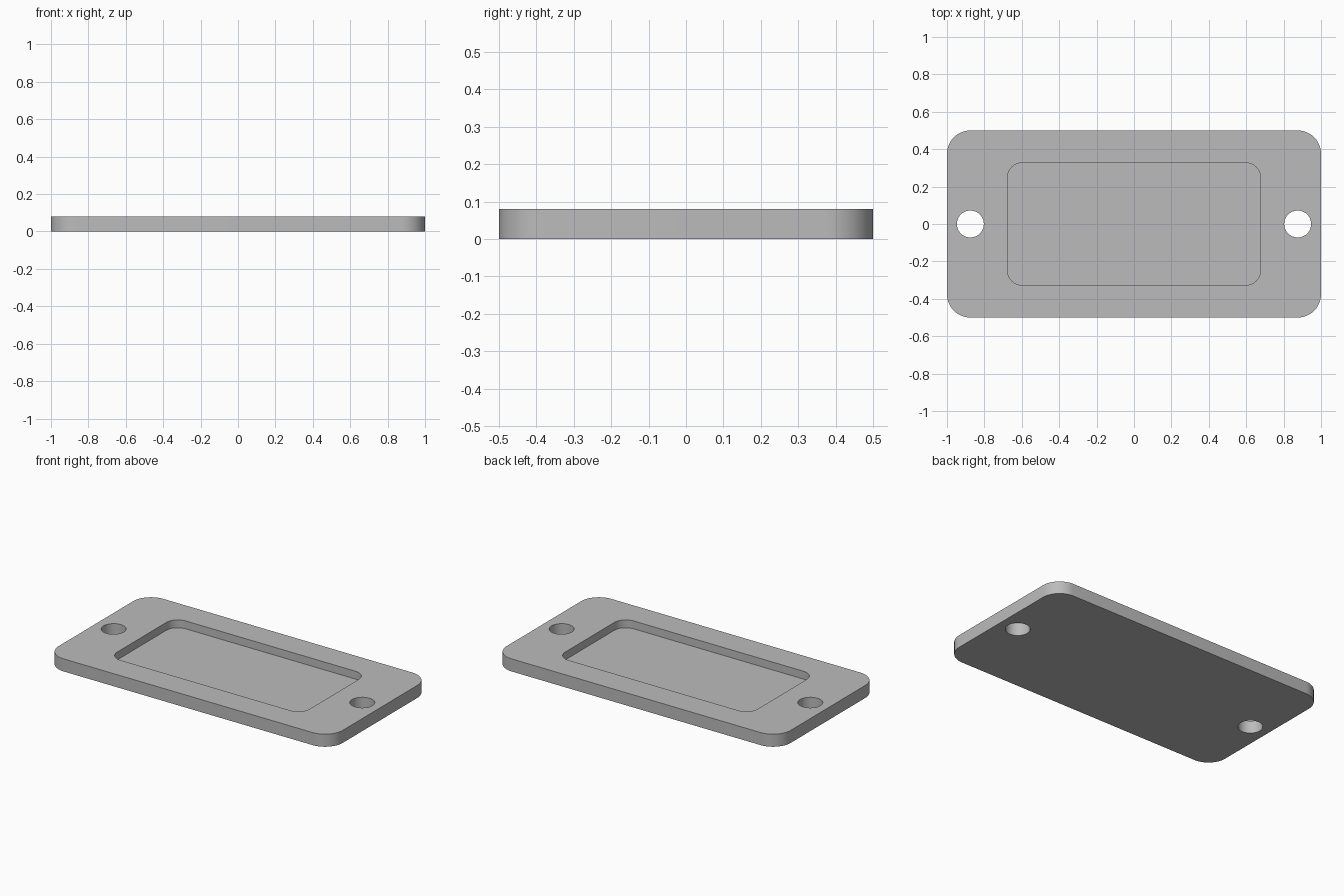
import bpy
import bmesh
from math import cos, sin, pi, radians

default = bpy.data.objects.get("Cube")
if default:
    bpy.data.objects.remove(default, do_unlink=True)

THICK = 0.08
POCKET_FLOOR = 0.03

grey = bpy.data.materials.new("plain grey")
grey.use_nodes = True
colour = (0.5, 0.5, 0.5, 1)
grey.diffuse_color = colour
grey.node_tree.nodes["Principled BSDF"].inputs["Base Color"].default_value = colour


def rounded_slab(name, half_x, half_y, radius, z0, z1, steps=12, centre_x=0):
    """Extruded rectangle with rounded corners (a disc when radius fills it)."""
    bm = bmesh.new()
    ring = []
    for q, (sx, sy) in enumerate([(1, 1), (-1, 1), (-1, -1), (1, -1)]):
        for i in range(steps + 1):
            a = (q + i / steps) * pi / 2
            x = centre_x + sx * (half_x - radius) + radius * cos(a)
            y = sy * (half_y - radius) + radius * sin(a)
            ring.append(bm.verts.new((x, y, z0)))
    base = bm.faces.new(ring)
    top = bmesh.ops.extrude_face_region(bm, geom=[base])["geom"]
    for v in top:
        if isinstance(v, bmesh.types.BMVert):
            v.co.z = z1
    bmesh.ops.remove_doubles(bm, verts=bm.verts, dist=1e-5)
    bmesh.ops.recalc_face_normals(bm, faces=bm.faces)
    mesh = bpy.data.meshes.new(name)
    bm.to_mesh(mesh)
    bm.free()
    mesh.materials.append(grey)
    obj = bpy.data.objects.new(name, mesh)
    bpy.context.collection.objects.link(obj)
    return obj


# Plate body
plate = rounded_slab("plate", 1, 0.5, 0.125, 0, THICK)

# Cutters: shallow pocket and two through holes
cutters = [rounded_slab("pocket_cutter", 0.677, 0.327, 0.08, POCKET_FLOOR, 0.2)]
for side, sign in (("left", 1), ("right", -1)):
    cutters.append(rounded_slab(side + "_hole_cutter", 0.072, 0.072, 0.072,
                                -0.1, 0.2, centre_x=sign * 0.875))

bpy.ops.object.select_all(action="DESELECT")
bpy.context.view_layer.objects.active = plate
plate.select_set(True)
for cutter in cutters:
    cutter.hide_render = True
    cut = plate.modifiers.new(cutter.name, "BOOLEAN")
    cut.operation = "DIFFERENCE"
    cut.solver = "EXACT"
    cut.object = cutter
    bpy.ops.object.modifier_apply(modifier=cut.name)
    bpy.data.objects.remove(cutter, do_unlink=True)

# Smooth curved walls, crisp rims
bpy.ops.object.shade_smooth_by_angle(angle=radians(30))
